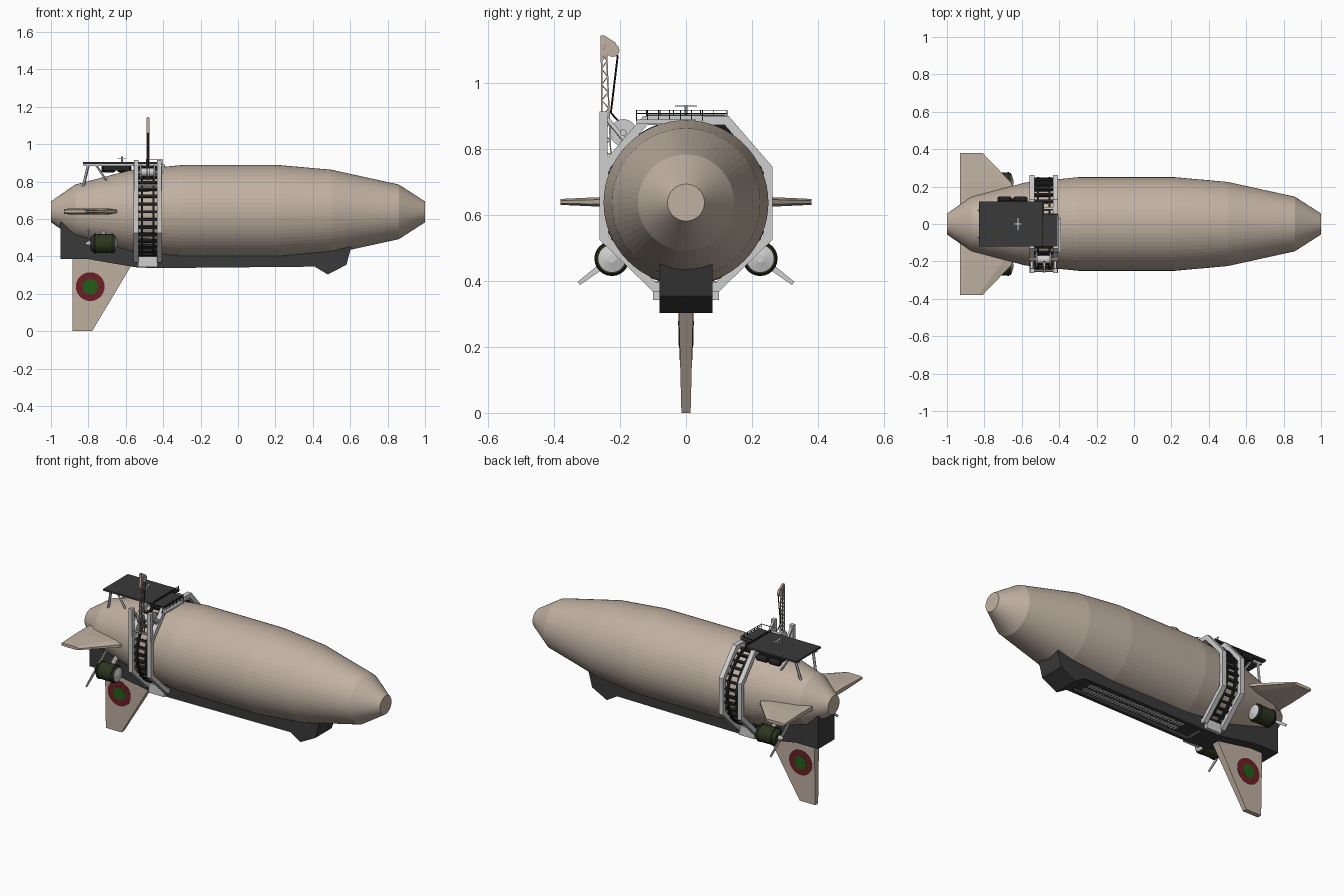
import bpy, bmesh, math
from mathutils import Vector as V

if "Cube" in bpy.data.objects:
    bpy.data.objects.remove(bpy.data.objects["Cube"])

CZ = 0.638  # height of the hull axis


def mat(name, r, g, b):
    m = bpy.data.materials.new(name)
    m.diffuse_color = (r, g, b, 1)
    m.use_nodes = True
    m.node_tree.nodes["Principled BSDF"].inputs["Base Color"].default_value = m.diffuse_color
    return m


TAN = mat("tan_envelope", 0.53, 0.44, 0.36)
GREY = mat("light_grey_metal", 0.62, 0.62, 0.62)
DARK = mat("dark_grey", 0.042, 0.042, 0.042)
BLACK = mat("near_black", 0.016, 0.016, 0.016)
OLIVE = mat("dark_olive", 0.026, 0.038, 0.013)
RED = mat("maroon", 0.155, 0.014, 0.02)
GREEN = mat("roundel_green", 0.016, 0.115, 0.008)


def finish(name, bm, m):
    bmesh.ops.recalc_face_normals(bm, faces=bm.faces[:])
    me = bpy.data.meshes.new(name)
    bm.to_mesh(me)
    bm.free()
    me.materials.append(m)
    ob = bpy.data.objects.new(name, me)
    bpy.context.collection.objects.link(ob)
    return ob


def loft(bm, loops, closed=False):
    """Skin a list of equal-length loops, with end caps unless closed."""
    rings = [[bm.verts.new(p) for p in lp] for lp in loops]
    n = len(rings[0])
    pairs = list(zip(rings, rings[1:])) + ([(rings[-1], rings[0])] if closed else [])
    for a, b in pairs:
        for i in range(n):
            j = (i + 1) % n
            bm.faces.new((a[i], a[j], b[j], b[i]))
    if not closed:
        bm.faces.new(rings[0])
        bm.faces.new(rings[-1])


def lathe_x(bm, prof, y=0.0, z=CZ, n=24):
    loft(bm, [[(x, y + r * math.cos(t), z + r * math.sin(t))
               for t in (2 * math.pi * i / n for i in range(n))] for x, r in prof])


def rod(bm, p, q, r, n=6):
    p, q = V(p), V(q)
    d = (q - p).normalized()
    u = d.orthogonal().normalized()
    w = d.cross(u)
    loft(bm, [[c + r * (math.cos(2 * math.pi * i / n) * u + math.sin(2 * math.pi * i / n) * w)
               for i in range(n)] for c in (p, q)])


def box(bm, x0, x1, y0, y1, z0, z1):
    loft(bm, [[(x0, y0, z), (x1, y0, z), (x1, y1, z), (x0, y1, z)] for z in (z0, z1)])


def ring_x(bm, outer, inner, x0, x1):
    """Flat frame in the yz plane between two outlines."""
    loft(bm, [[(x, *p) for p in o] for x, o in
              ((x0, outer), (x1, outer), (x1, inner), (x0, inner))], closed=True)


# envelope
bm = bmesh.new()
lathe_x(bm, [(-1, .056), (-.87, .146), (-.58, .222), (-.3, .25), (.22, .25),
             (.5, .225), (.86, .146), (1, .056)], n=64)
finish("envelope", bm, TAN)

# keel gondola with a recessed bay underneath
bm = bmesh.new()
prof = [(-.95, .585), (-.95, .385), (-.8, .385), (-.55, .342), (-.45, .337), (.41, .345),
        (.48, .303), (.58, .355), (.605, .45), (.3, .47), (-.5, .48), (-.85, .56)]
loft(bm, [[(x, y, z) for x, z in prof] for y in (-.08, .08)])
bmesh.ops.recalc_face_normals(bm, faces=bm.faces[:])
bay = max((f for f in bm.faces if f.normal.z < -.99), key=lambda f: f.calc_area())
bmesh.ops.inset_region(bm, faces=[bay], thickness=.03, depth=0)
bmesh.ops.inset_region(bm, faces=[bay], thickness=.001, depth=-.02)
finish("keel", bm, DARK)

# slatted racks inside the bay
bm = bmesh.new()
for s in (-1, 1):
    for i in range(33):
        x = -.32 + i * .02
        box(bm, x, x + .01, s * .024 - .018, s * .024 + .018, .348, .354)
    box(bm, -.33, .34, s * .024 - .003, s * .024 + .003, .351, .357)
finish("bay_racks", bm, GREY)

# tail fins
bm = bmesh.new()
for s in (-1, 1):
    root = [(-.93, .012), (-.90, .016), (-.72, .016), (-.66, .008)]
    tip = [(-.93, .006), (-.91, .009), (-.83, .009), (-.81, .004)]
    loft(bm, [[(x, s * y, .64 + t) for x, t in c] + [(x, s * y, .64 - t) for x, t in c[::-1]]
              for y, c in ((.05, [(x + .11 * (x > -.8), t) for x, t in root]), (.225, root), (.38, tip))])
finish("side_fins", bm, TAN)
bm = bmesh.new()
loft(bm, [[(-.885, -t, z), (x1, -t, zf), (x1, t, zf), (-.885, t, z)]
          for z, zf, x1, t in ((.4, .36, -.565, .023), (0, 0, -.78, .014))])
finish("lower_fin", bm, TAN)

# roundels on both faces of the lower fin, following its taper
for name, r, lift, m in (("roundel_outer", .077, .0015, RED), ("roundel_inner", .041, .003, GREEN)):
    bm = bmesh.new()
    for s in (-1, 1):
        pts = [(-.79 + r * math.cos(t), .238 + r * math.sin(t))
               for t in (math.pi * i / 16 for i in range(32))]
        loft(bm, [[(x, s * (.014 + .0245 * z + d), z) for x, z in pts] for d in (-.003, lift)])
    finish(name, bm, m)

# engines with propellers
parts = {k: bmesh.new() for k in ("engine_nacelles", "engine_cowl_rings", "engine_fittings", "propellers")}
for s in (-1, 1):
    y, z = s * .225, .468
    lathe_x(parts["engine_nacelles"], [(-.788, .034), (-.77, .05), (-.67, .051), (-.658, .046)], y, z)
    for x in (-.765, -.672):
        lathe_x(parts["engine_cowl_rings"], [(x - .005, .053), (x + .005, .053)], y, z)
    lathe_x(parts["engine_fittings"], [(-.67, .041), (-.655, .041), (-.65, .026), (-.645, .012)], y, z)
    rod(parts["engine_fittings"], (-.72, s * .13, .54), (-.72, y, z), .014, 8)
    lathe_x(parts["propellers"], [(-.815, .004), (-.803, .013), (-.78, .015)], y, z, 12)
    for d in (-1, 1):  # flat diagonal blades
        a = V((0, s * .8, -.6)) * d
        b = V((0, .6, s * .8))
        c = V((-.8, y, z))
        loft(parts["propellers"], [[c + a * k + b * w + V((t, 0, 0))
             for w, t in ((-h, -.003), (h, -.003), (h, .003), (-h, .003))]
             for k, h in ((.0, .006), (.05, .009), (.125, .006))])
for k, m in zip(parts, (OLIVE, BLACK, GREY, GREY)):
    finish(k, parts[k], m)

# twin octagonal frames around the envelope
bm = bmesh.new()
half = [(.13, .9), (.262, .747), (.262, .525), (.1, .368)]
outer = half + [(-y, z) for y, z in half[::-1]]
inner = [(y * .9, CZ + (z - CZ) * .9) for y, z in outer]
for x in (-.545, -.42):
    ring_x(bm, outer, inner, x - .014, x + .014)
    # crane posts and braces on the front side
    box(bm, x - .012, x + .012, -.262, -.238, .74, .915)
    rod(bm, (x, -.25, .905), (x, -.18, .82), .009, 4)
box(bm, -.535, -.43, -.1, .1, .342, .40)
rod(bm, (-.545, -.25, .78), (-.42, -.25, .78), .006)
finish("frame_rings", bm, GREY)

# ladder track running between the frames
bm = bmesh.new()
circ = lambda r: [(r * math.cos(math.pi * i / 32), CZ + r * math.sin(math.pi * i / 32)) for i in range(64)]
for x in (-.513, -.452):
    ring_x(bm, circ(.252), circ(.238), x - .006, x + .006)
for i in range(36):
    t = 2 * math.pi * i / 36
    r, n = V((0, math.cos(t), math.sin(t))), V((0, -math.sin(t), math.cos(t)))
    loft(bm, [[V((x, 0, CZ)) + r * a + n * b for a, b in
               ((.232, -.007), (.249, -.007), (.249, .007), (.232, .007))] for x in (-.532, -.433)])
finish("ladder_track", bm, BLACK)

# crane mast lattice
bm = bmesh.new()
back = lambda z: -.228 - .014 * (z - .78) / .34
for x in (-.486, -.474):
    rod(bm, (x, -.256, .77), (x, -.256, 1.14), .003, 4)
    rod(bm, (x, back(.77), .77), (x, back(1.12), 1.12), .003, 4)
    for i in range(14):
        z0, z1 = .78 + i * .024, .804 + i * .024
        ya, yb = (-.256, back(z1)) if i % 2 else (back(z0), -.256)
        rod(bm, (x, ya, z0), (x, yb, z1), .0022, 4)
head = [(-.26, 1.145), (-.248, 1.145), (-.212, 1.122), (-.235, 1.09), (-.26, 1.06)]
loft(bm, [[(x, y, z) for y, z in head] for x in (-.485, -.475)])
lathe_x(bm, [(-.487, .02), (-.473, .02)], -.222, 1.1, 20)
finish("crane_mast", bm, TAN)
bm = bmesh.new()
rod(bm, (-.48, -.207, 1.085), (-.48, -.228, .91), .003)
rod(bm, (-.48, -.228, .91), (-.48, -.2, .88), .003)
finish("crane_cable", bm, BLACK)

# winch drum
bm = bmesh.new()
lathe_x(bm, [(-.525, .022), (-.44, .022)], -.19, .85, 20)
for x in (-.52, -.448):
    lathe_x(bm, [(x - .005, .041), (x + .005, .041)], -.19, .85, 24)
lathe_x(bm, [(-.56, .01), (-.405, .01)], -.19, .85, 10)
finish("winch_drum", bm, GREY)

# top deck
bm = bmesh.new()
deck = [(-.83, -.12), (-.41, -.12), (-.41, .055), (-.48, .055), (-.48, .12), (-.83, .12)]
loft(bm, [[(x, y, z) for x, y in deck] for z in (.895, .905)])
finish("top_deck", bm, DARK)

# deck beams, slanted legs and small rotor
bm = bmesh.new()
for s in (-1, 1):
    box(bm, -.825, -.42, s * .085 - .007, s * .085 + .007, .882, .896)
    rod(bm, (-.8, s * .085, .89), (-.83, s * .07, .76), .008)
    rod(bm, (-.76, s * .085, .89), (-.70, s * .085, .80), .006)
box(bm, -.412, -.39, -.15, .03, .878, .89)
rod(bm, (-.62, 0, .9), (-.62, 0, .934), .005)
box(bm, -.626, -.614, -.034, .034, .929, .933)
box(bm, -.645, -.6, -.005, .005, .922, .926)
finish("deck_supports", bm, GREY)

# guard rails at the forward end of the deck
bm = bmesh.new()
for x, y0, y1 in ((-.405, -.15, .05), (-.49, -.12, .125)):
    for z in (.908, .918):
        rod(bm, (x, y0, z), (x, y1, z), .002, 4)
    for i in range(7):
        y = y0 + (y1 - y0) * i / 6
        rod(bm, (x, y, .885), (x, y, .918), .002, 4)
for y in (-.15, .05):
    rod(bm, (-.405, y, .918), (-.49, y, .918), .002, 4)
finish("deck_rails", bm, BLACK)

# storage drums under the back edge of the deck
bm = bmesh.new()
for x in (-.73, -.645):
    lathe_x(bm, [(x, .013), (x + .008, .019), (x + .067, .019), (x + .075, .013)], .128, .868, 14)
rod(bm, (-.72, .128, .868), (-.58, .128, .868), .008)
box(bm, -.72, -.58, .06, .125, .86, .896)
finish("storage_drums", bm, BLACK)
